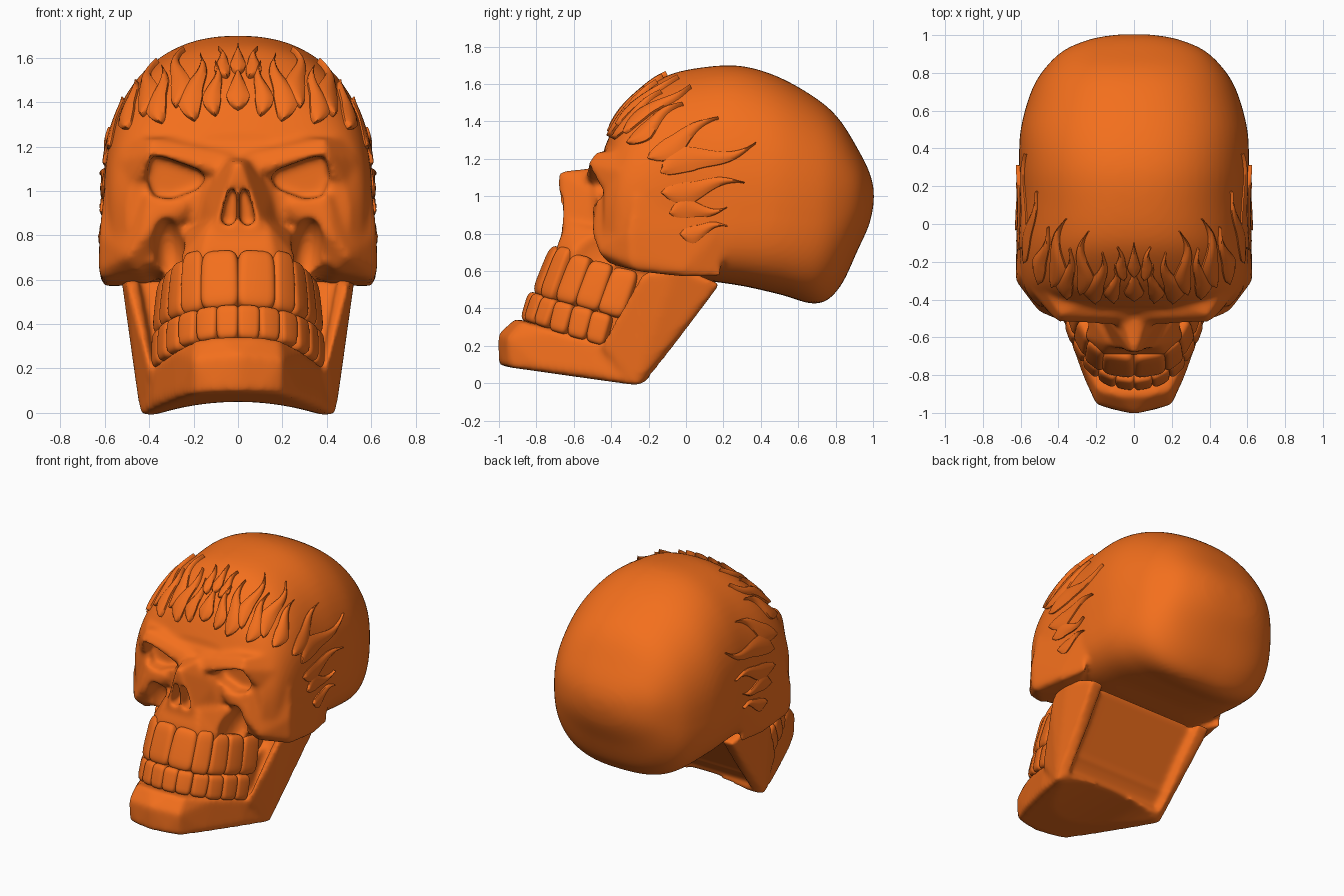
import bpy, bmesh, math
from mathutils import Vector, Matrix
from mathutils.bvhtree import BVHTree

if "Cube" in bpy.data.objects:
    bpy.data.objects.remove(bpy.data.objects["Cube"])

orange = bpy.data.materials.new("orange")
orange.diffuse_color = (0.9, 0.16, 0.012, 1)
orange.use_nodes = True
orange.node_tree.nodes["Principled BSDF"].inputs["Base Color"].default_value = orange.diffuse_color


def to_object(name, bm):
    bmesh.ops.recalc_face_normals(bm, faces=bm.faces[:])
    me = bpy.data.meshes.new(name)
    bm.to_mesh(me)
    bm.free()
    ob = bpy.data.objects.new(name, me)
    bpy.context.collection.objects.link(ob)
    return ob


def finish(ob, angle=40):
    ob.data.materials.clear()
    ob.data.materials.append(orange)
    bpy.ops.object.select_all(action='DESELECT')
    ob.select_set(True)
    bpy.context.view_layer.objects.active = ob
    bpy.ops.object.shade_smooth_by_angle(angle=math.radians(angle))


def flip(pts):
    return [(-x, y, z) for x, y, z in pts]


def hull(bm, pts):
    vs = [bm.verts.new(p) for p in pts]
    bmesh.ops.convex_hull(bm, input=vs)
    loose = [v for v in vs if v.is_valid and not v.link_faces]
    bmesh.ops.delete(bm, geom=loose, context='VERTS')


def pair(bm, pts):          # two mirrored hulls
    hull(bm, pts)
    hull(bm, flip(pts))


def centre(bm, pts):        # one hull spanning the middle
    hull(bm, pts + flip(pts))


def sculpt(name, bm, cut_bm):
    """Fuse overlapping parts, carve the hollows, then soften."""
    ob, cutter = to_object(name, bm), to_object(name + "_cutter", cut_bm)
    cutter.hide_render = True
    for step in ("fuse", "carve", "refuse", "soften"):
        if step == "carve":
            m = ob.modifiers.new(step, 'BOOLEAN')
            m.operation, m.solver, m.object = 'DIFFERENCE', 'EXACT', cutter
        elif step == "soften":
            m = ob.modifiers.new(step, 'SMOOTH')
            m.factor, m.iterations = 0.5, 12
        else:
            m = ob.modifiers.new(step, 'REMESH')
            m.mode, m.voxel_size = 'VOXEL', 0.014
    bpy.context.view_layer.update()
    ev = ob.evaluated_get(bpy.context.evaluated_depsgraph_get())
    me = bpy.data.meshes.new_from_object(ev)
    ob.modifiers.clear()
    ob.data = me
    bpy.data.objects.remove(cutter)
    finish(ob, 50)
    return ob


# Cranium: lofted slices of (y, bottom, top, half width, lower squareness, belt height)
rows = [(-.44, .66, 1.25, .50, 4.5, .36), (-.36, .63, 1.42, .57, 4.5, .36),
        (-.25, .61, 1.54, .60, 4.5, .36), (-.1, .59, 1.645, .605, 4.5, .36),
        (.1, .55, 1.69, .60, 4.2, .37), (.3, .52, 1.695, .608, 3.8, .39),
        (.5, .475, 1.635, .60, 3.3, .42), (.7, .425, 1.52, .545, 2.8, .46),
        (.82, .51, 1.41, .475, 2.5, .48), (.92, .715, 1.25, .37, 2.3, .5),
        (.98, .85, 1.13, .225, 2.2, .5), (1.004, .96, 1.04, .08, 2.2, .5)]


def spline(rows, steps):
    out = []
    for i in range(len(rows) - 1):
        a, b, c, d = (rows[max(0, min(len(rows) - 1, i + k))] for k in (-1, 0, 1, 2))
        for s in range(steps):
            t = s / steps
            out.append([.5 * (2 * q + (r - p) * t + (2 * p - 5 * q + 4 * r - u) * t * t
                              + (3 * q - p - 3 * r + u) * t ** 3)
                        for p, q, r, u in zip(a, b, c, d)])
    return out + [rows[-1]]


def power(v, e):
    return math.copysign(abs(v) ** e, v)


skull = bmesh.new()
rings = []
for y, zb, zt, w, low, belt in spline(rows, 6):
    zc, ring = zb + belt * (zt - zb), []
    for k in range(72):
        c, s = math.cos(k * math.pi / 36), math.sin(k * math.pi / 36)
        e, h = (2 / 2.3, zt - zc) if s > 0 else (2 / low, zc - zb)
        ring.append(skull.verts.new((w * power(c, e), y, zc + h * power(s, e))))
    rings.append(ring)
for a, b in zip(rings, rings[1:]):
    for k in range(72):
        skull.faces.new((a[k - 1], a[k], b[k], b[k - 1]))
skull.faces.new(rings[0])
skull.faces.new(rings[-1])

# Face core, brows, cheekbones, nose, upper jaw
centre(skull, [(.36, -.46, 1.14), (.40, -.43, .95), (.16, -.48, .85), (.15, -.49, 1.12),
               (.3, -.2, 1.25), (.4, -.2, .8), (.2, -.3, .7), (.12, -.46, 1.2)])
pair(skull, [(.03, -.54, 1.09), (.03, -.50, 1.16), (.40, -.525, 1.17), (.39, -.48, 1.235),
             (.53, -.37, 1.14), (.51, -.30, 1.24), (.605, -.26, 1.0), (.03, -.3, 1.26),
             (.03, -.3, 1.1), (.47, -.45, 1.05), (.4, -.2, 1.1)])
pair(skull, [(.605, -.27, 1.0), (.626, -.30, .80), (.628, -.29, .64), (.61, -.27, .60),
             (.62, -.02, .60), (.60, .0, .57), (.60, .2, .85), (.40, -.475, .99),
             (.22, -.50, .95), (.24, -.48, .88), (.42, -.505, .80), (.50, -.47, .70),
             (.44, -.42, .64), (.38, -.40, .68), (.57, .2, .57), (.4, -.1, .9),
             (.4, -.1, .58)])
centre(skull, [(.012, -.685, 1.13), (.06, -.48, 1.15), (.105, -.66, .85), (.20, -.45, .84),
               (.09, -.66, .79), (.16, -.47, 1.0), (.05, -.665, 1.0)])
centre(skull, [(.13, -.64, .86), (.25, -.43, .82), (.16, -.69, .73), (.25, -.61, .71),
               (.32, -.40, .66), (.34, -.2, .6), (.18, -.71, .46), (.30, -.5, .38),
               (.33, -.3, .36), (.3, -.1, .5), (.3, -.1, .65)])

# Hollows: eye sockets, nostrils, cheeks
cut = bmesh.new()
eye = [(.125, 1.06), (.16, 1.10), (.33, 1.165), (.405, 1.18), (.435, 1.06),
       (.395, .955), (.30, .945), (.16, 1.0)]
pair(cut, [(x, -.75, z) for x, z in eye]
     + [(.28 + (x - .28) * .85, -.38, 1.06 + (z - 1.06) * .8) for x, z in eye])
nostril = [(.008, 1.08), (.008, .87), (.035, .84), (.09, .85), (.07, .94)]
pair(cut, [(x, -.8, z) for x, z in nostril] + [(x * .85, -.56, z) for x, z in nostril])
for sx in (-1, 1):
    bmesh.ops.create_uvsphere(cut, u_segments=24, v_segments=16, radius=1,
                              matrix=Matrix.Translation((sx * .31, -.49, .72))
                              @ Matrix.Rotation(sx * .1, 4, 'Y')
                              @ Matrix.Diagonal((.075, .14, .16, 1)))
skull_ob = sculpt("skull", skull, cut)

# Lower jaw: chin and body, gum block, side branches, solid back
jaw = bmesh.new()
centre(jaw, [(.12, -.98, .10), (.20, -.945, .085), (.0, -1.003, .10), (.20, -.955, .24),
             (.0, -1.006, .26), (.08, -.91, .345), (.19, -.88, .33), (.29, -.70, .275),
             (.28, -.78, .08), (.37, -.48, .21), (.385, -.48, .05), (.44, -.26, -.012),
             (.41, -.2, .02), (.42, -.25, .18)])
centre(jaw, [(.33, -.46, .15), (.33, -.46, .36), (.36, -.15, .15), (.36, -.15, .5),
             (.27, -.60, .2), (.27, -.60, .39)])
pair(jaw, [(.44, -.27, -.014), (.36, -.32, .06), (.40, -.46, .20), (.375, -.42, .20),
           (.50, -.24, .58), (.45, -.20, .60), (.53, -.05, .63), (.50, .18, .53),
           (.40, .18, .53), (.38, -.2, .02)])
centre(jaw, [(.41, -.25, .03), (.44, .12, .53), (.42, -.12, .6), (.36, -.38, .1)])
arch = bmesh.new()
bmesh.ops.create_cone(arch, cap_ends=True, segments=128, radius1=1.23, radius2=1.23, depth=3,
                      matrix=Matrix.Translation((0, 0, -1.18)) @ Matrix.Rotation(math.pi / 2, 4, 'X'))
sculpt("lower_jaw", jaw, arch)


# Teeth: boxy rounded blobs set along each arch (root, tip, half width)
def teeth(name, row, depth):
    bm = bmesh.new()
    tips = [Vector(r[1]) for r in row]
    for i, (root, tip, w) in enumerate(row):
        root, tip = Vector(root), Vector(tip)
        prev = tips[i - 1] if i else Vector((-tip.x, tip.y, tip.z))
        tan = (tips[min(i + 1, len(row) - 1)] - prev).normalized()
        up = (root - tip) / 2
        out = up.cross(tan).normalized()
        if out.y > 0:
            out = -out
        mid = (root + tip) / 2 - out * (depth - .02)
        for sx in (1, -1):
            new = bmesh.ops.create_uvsphere(bm, u_segments=28, v_segments=18, radius=1)['verts']
            for v in new:
                x, y, z = (power(c, .45) for c in v.co)
                taper = 1 - .05 * z
                p = mid + tan * (w * 1.1 * x * taper) + out * (depth * y) + up * (1.05 * z)
                v.co = (p.x * sx, p.y, p.z)
    finish(to_object(name, bm), 80)


teeth("upper_teeth", [((.084, -.70, .73), (.084, -.80, .48), .08),
                      ((.205, -.65, .725), (.213, -.75, .46), .054),
                      ((.265, -.56, .68), (.285, -.65, .435), .06),
                      ((.305, -.45, .645), (.33, -.535, .405), .066),
                      ((.335, -.32, .61), (.36, -.41, .37), .07)], .065)
teeth("lower_teeth", [((.048, -.865, .335), (.048, -.82, .485), .048),
                      ((.142, -.84, .33), (.14, -.79, .475), .049),
                      ((.228, -.78, .31), (.225, -.73, .455), .05),
                      ((.29, -.69, .275), (.285, -.65, .43), .052),
                      ((.335, -.59, .245), (.33, -.55, .405), .054),
                      ((.365, -.49, .215), (.36, -.45, .375), .052)], .06)

# Flames: curved tongues laid on the skull (root, tip, half width, sway)
core = Vector((0, .25, .95))
tree = BVHTree.FromPolygons([v.co for v in skull_ob.data.vertices],
                            [p.vertices for p in skull_ob.data.polygons])
section = [(-1, -.03), (-1, .012), (-.5, .024), (0, .027), (.5, .024), (1, .012), (1, -.03)]


def flames(name, items, lift):
    bm = bmesh.new()
    for p0, p1, w, sway in items:
        p0, p1 = Vector(p0), Vector(p1)
        for sx in (1, -1) if p0.x > .01 else (1,):
            strip = []
            for i in range(21):
                t = i / 20
                p = p0.lerp(p1, t)
                side = (p1 - p0).cross(p - core).normalized()
                p += side * sway * math.sin(2 * math.pi * t)
                half = w * (math.sin(math.pi / 2 * t / .3) ** .6 if t < .3
                            else (1 - (t - .3) / .7) ** 1.1)
                line = []
                for s, h in section:
                    d = (p + side * max(half, .003) * s - core).normalized()
                    hit = tree.ray_cast(core + d * 3, -d)[0] or p
                    q = hit + d * h * lift
                    line.append(bm.verts.new((q.x * sx, q.y, q.z)))
                strip.append(line)
            for a, b in zip(strip, strip[1:]):
                for k in range(len(section)):
                    bm.faces.new((a[k - 1], a[k], b[k], b[k - 1]))
            bm.faces.new(strip[0])
            bm.faces.new(strip[-1])
    finish(to_object(name, bm), 45)


flames("forehead_flames", [
    ((0, -.37, 1.35), (0, -.25, 1.56), .05, 0), ((0, -.28, 1.53), (0, -.12, 1.69), .035, 0),
    ((.05, -.28, 1.50), (.09, -.14, 1.67), .035, .01),
    ((.10, -.39, 1.33), (.10, -.22, 1.58), .04, .014),
    ((.19, -.38, 1.30), (.17, -.16, 1.62), .052, .02),
    ((.27, -.34, 1.36), (.25, -.05, 1.66), .046, -.024),
    ((.33, -.36, 1.29), (.33, -.12, 1.54), .046, .018),
    ((.41, -.30, 1.32), (.37, .02, 1.60), .052, -.024),
    ((.48, -.29, 1.27), (.46, -.02, 1.50), .05, .018)], 1)
flames("temple_flames", [
    ((.55, -.18, 1.19), (.53, .17, 1.43), .055, .02),
    ((.58, -.12, 1.12), (.57, .37, 1.28), .065, -.028),
    ((.61, -.13, 1.02), (.60, .31, 1.07), .06, .022),
    ((.62, -.09, .91), (.61, .22, .94), .055, -.018),
    ((.62, -.03, .80), (.61, .22, .84), .045, .016)], .75)
